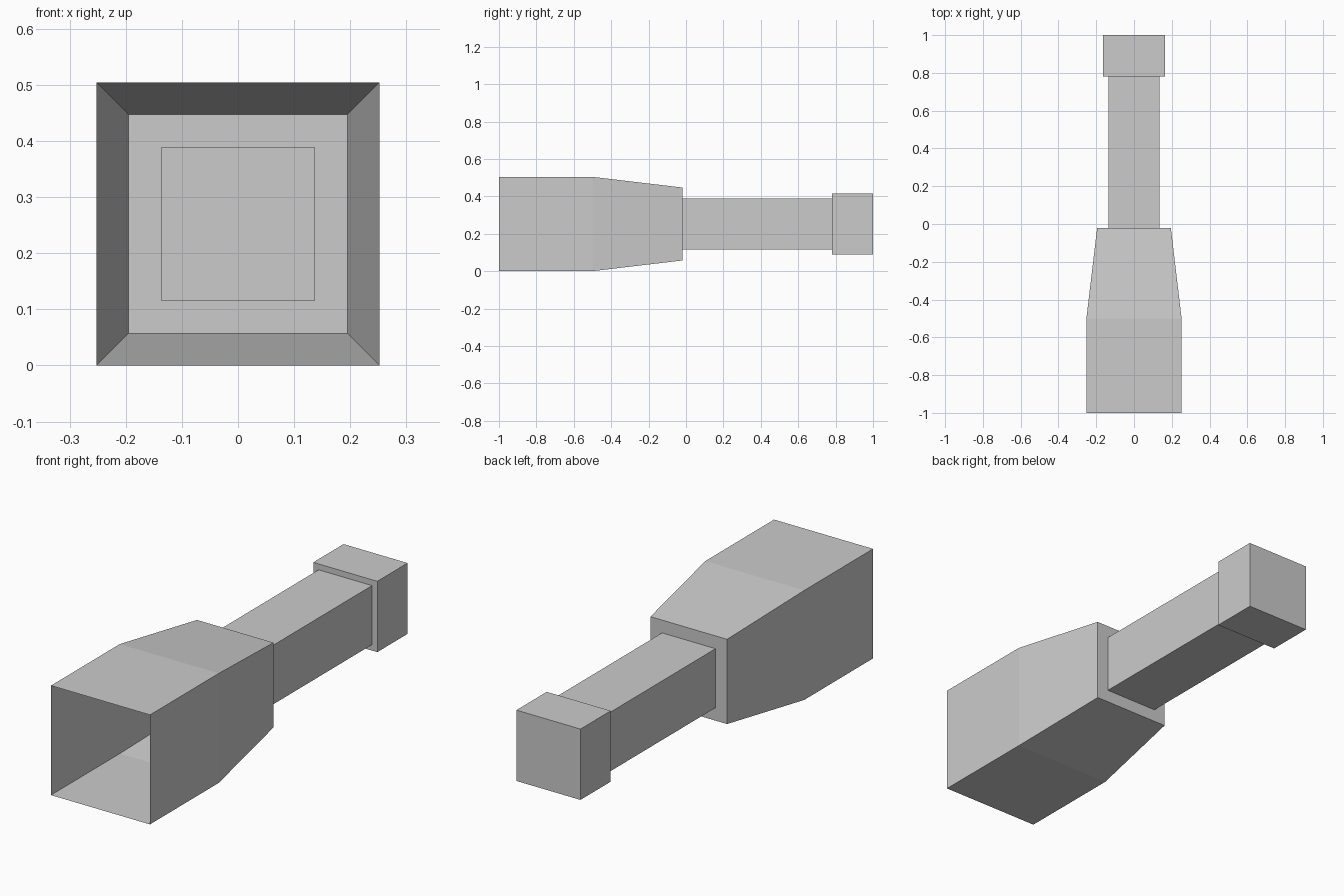
import bpy
import bmesh

MID_Z = 0.252

cube = bpy.data.objects.get("Cube")
if cube:
    bpy.data.objects.remove(cube)

grey = bpy.data.materials.new("plain grey")
grey.use_nodes = True
colour = (0.6, 0.6, 0.6, 1)
grey.diffuse_color = colour
grey.node_tree.nodes["Principled BSDF"].inputs["Base Color"].default_value = colour


def square_shell(name, profile, close_back=False):
    """Hollow square tube lofted through (y, half width) stations."""
    bm = bmesh.new()
    rings = [[bm.verts.new((sx * h, y, MID_Z + sz * h))
              for sx, sz in ((-1, -1), (1, -1), (1, 1), (-1, 1))]
             for y, h in profile]
    for a, b in zip(rings, rings[1:]):
        for i in range(4):
            j = (i + 1) % 4
            bm.faces.new((a[i], b[i], b[j], a[j]))
    if close_back:
        bm.faces.new(reversed(rings[-1]))
    mesh = bpy.data.meshes.new(name)
    bm.to_mesh(mesh)
    bm.free()
    mesh.materials.append(grey)
    obj = bpy.data.objects.new(name, mesh)
    bpy.context.collection.objects.link(obj)
    return obj


NECK, HEAD = 0.136, 0.163

# Open-fronted body, tapering to a shoulder around the neck
square_shell("tapered_body", [(-1, MID_Z), (-0.5, MID_Z), (-0.02, 0.195), (-0.02, NECK)])
# Slim hollow neck
square_shell("neck", [(-0.02, NECK), (0.78, NECK)])
# Wider end block, closed at the back
square_shell("end_block", [(0.78, NECK), (0.78, HEAD), (1, HEAD)], close_back=True)
